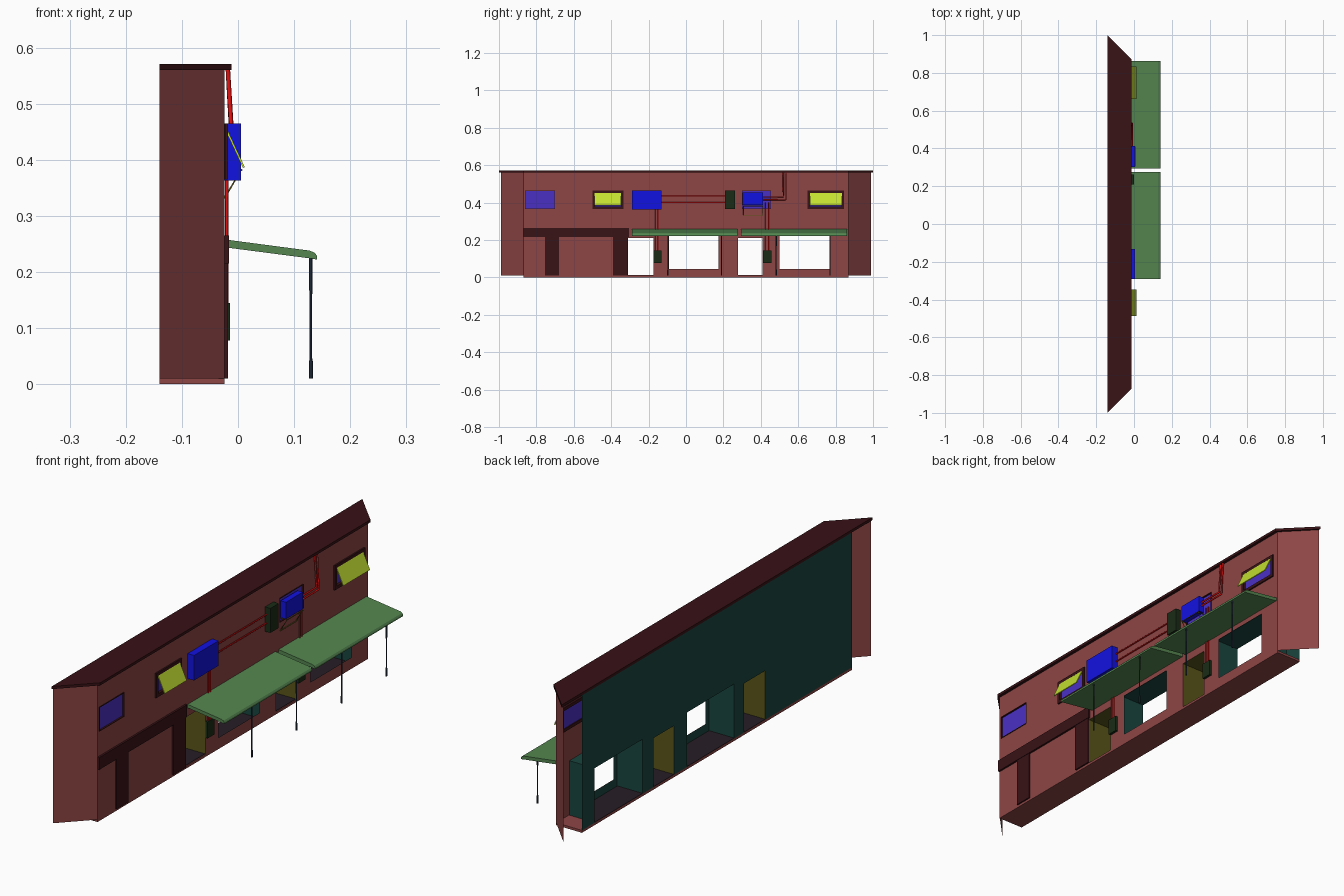
import bpy, bmesh, math

if "Cube" in bpy.data.objects:
    bpy.data.objects.remove(bpy.data.objects["Cube"])

def mat(name, r, g, b):
    m = bpy.data.materials.new(name)
    m.diffuse_color = (r, g, b, 1)
    m.use_nodes = True
    m.node_tree.nodes["Principled BSDF"].inputs["Base Color"].default_value = m.diffuse_color
    return m

RED = mat("brick", 0.27, 0.06, 0.06)
DARK = mat("dark_trim", 0.04, 0.006, 0.008)
TEAL = mat("teal_inner", 0.01, 0.06, 0.05)
OLIVE = mat("olive", 0.10, 0.09, 0.01)
FLOOR = mat("floor", 0.02, 0.012, 0.018)
PURPLE = mat("glass", 0.07, 0.03, 0.55)
BLUE = mat("blue", 0.006, 0.006, 0.75)
LIME = mat("lime", 0.55, 0.75, 0.03)
GREEN = mat("awning", 0.09, 0.24, 0.08)
BOTTLE = mat("bottle_green", 0.01, 0.025, 0.008)
PIPE = mat("pipe", 0.75, 0.005, 0.005)
STEEL = mat("steel", 0.02, 0.035, 0.06)

def mesh(name, verts, faces, m):
    me = bpy.data.meshes.new(name)
    me.from_pydata(verts, [], faces)
    me.materials.append(m)
    ob = bpy.data.objects.new(name, me)
    bpy.context.collection.objects.link(ob)
    return ob

def prism(name, a, b, m):
    """Closed solid between two matching outlines."""
    n = len(a)
    f = [tuple(range(n))[::-1], tuple(range(n, 2 * n))]
    f += [(i, (i + 1) % n, n + (i + 1) % n, n + i) for i in range(n)]
    ob = mesh(name, a + b, f, m)
    bm = bmesh.new()
    bm.from_mesh(ob.data)
    bmesh.ops.recalc_face_normals(bm, faces=bm.faces)
    bm.to_mesh(ob.data)
    bm.free()
    return ob

def box(name, x0, x1, y0, y1, z0, z1, m):
    ring = [(x0, y0), (x1, y0), (x1, y1), (x0, y1)]
    return prism(name, [(x, y, z0) for x, y in ring], [(x, y, z1) for x, y in ring], m)

def wall(name, x, y0, y1, z0, z1, holes, m, facing):
    """Flat wall with rectangular openings (y0, y1, z0, z1)."""
    ys = sorted({y0, y1} | {v for h in holes for v in h[:2]})
    zs = sorted({z0, z1} | {v for h in holes for v in h[2:]})
    n = len(zs)
    verts = [(x, y, z) for y in ys for z in zs]
    faces = []
    for i in range(len(ys) - 1):
        for j in range(n - 1):
            cy, cz = (ys[i] + ys[i + 1]) / 2, (zs[j] + zs[j + 1]) / 2
            if any(h[0] < cy < h[1] and h[2] < cz < h[3] for h in holes):
                continue
            q = (i * n + j, (i + 1) * n + j, (i + 1) * n + j + 1, i * n + j + 1)
            faces.append(q if facing > 0 else q[::-1])
    return mesh(name, verts, faces, m)

def tunnel(name, xf, xb, h, m):
    """Sides and ceiling of a passage."""
    ring = [(h[0], h[2]), (h[0], h[3]), (h[1], h[3]), (h[1], h[2])]
    v = [(xf, *p) for p in ring] + [(xb, *p) for p in ring]
    return mesh(name, v, [(i, i + 1, i + 5, i + 4) for i in range(3)], m)

def tube(name, pts, r, m):
    cu = bpy.data.curves.new(name, 'CURVE')
    cu.dimensions = '3D'
    cu.bevel_depth = r
    cu.bevel_resolution = 1
    cu.use_fill_caps = True
    s = cu.splines.new('POLY')
    s.points.add(len(pts) - 1)
    for p, c in zip(s.points, pts):
        p.co = (*c, 1)
    cu.materials.append(m)
    ob = bpy.data.objects.new(name, cu)
    bpy.context.collection.objects.link(ob)

XF, XB, E, Z0, Z1 = -0.024, -0.14, 0.87, 0.01, 0.56

# Openings on the ground floor and upper floor
doors = [(-0.31, -0.175, Z0, 0.21), (0.278, 0.41, Z0, 0.21)]
shops = [(-0.09, 0.175, 0.045, 0.225), (0.5, 0.768, 0.045, 0.225)]
shop_backs = [(a - 0.02, b + 0.02, Z0, 0.232) for a, b, _, _ in shops]
flap_windows = [(-0.5, -0.335, 0.365, 0.465), (0.65, 0.845, 0.365, 0.465)]
fixed_windows = [(-0.86, -0.7, 0.365, 0.465), (0.3, 0.455, 0.365, 0.465)]

# Shell
wall("front_wall", XF, -E, E, Z0, Z1, doors + shops + flap_windows + fixed_windows, RED, 1)
wall("back_wall", XB, -E, E, Z0, Z1, doors + shop_backs, TEAL, -1)
for s, side in ((-1, "left"), (1, "right")):
    v = [(XF, s * E, Z0), (XB, s * 0.99, Z0), (XB, s * 0.99, Z1), (XF, s * E, Z1)]
    mesh("angled_wall_" + side, v, [(0, 1, 2, 3)[::-s]], RED)
box("base_slab", XB, XF, -E, E, 0, Z0, RED)
roof = [(XB, -1), (-0.012, -E), (-0.012, E), (XB, 1)]
prism("roof_slab", [(x, y, Z1) for x, y in roof], [(x, y, 0.571) for x, y in roof], DARK)

# Passages behind the doors and shop windows
for d in doors:
    tunnel("door_passage", XF, XB, d, OLIVE)
for h, b in zip(shops, shop_backs):
    tunnel("shop_passage", XF - 0.002, XB, b, TEAL)
    wall("shop_window_surround", XF - 0.002, *b, [h], TEAL, -1)
for a, b, _, _ in doors + shop_backs:
    box("passage_floor", XB, XF - 0.003, a, b, Z0, 0.012, FLOOR)

# Upper windows: frame, glass and tilted flap
for h in flap_windows + fixed_windows:
    a, b, c, d = h
    t = 0.013 if h in flap_windows else 0.003
    xo = -0.018 if h in flap_windows else -0.022
    for y0, y1, z0, z1 in ((a, b, c, c + t), (a, b, d - t, d),
                           (a, a + t, c + t, d - t), (b - t, b, c + t, d - t)):
        box("window_frame", -0.032, xo, y0, y1, z0, z1, DARK)
    wall("window_glass", -0.029, a, b, c, d, [], PURPLE, 1)
    if h in flap_windows:
        prof = [(-0.02, 0.456), (0.012, 0.387), (0.009, 0.385), (-0.023, 0.454)]
        prism("window_flap", [(x, a + 0.012, z) for x, z in prof],
              [(x, b - 0.012, z) for x, z in prof], LIME)

# Dark shopfront surround
box("shopfront_lintel", XF, -0.016, -E, -0.305, 0.215, 0.265, DARK)
for a, b in ((-0.755, -0.68), (-0.39, -0.31)):
    box("shopfront_pillar", XF, -0.018, a, b, Z0, 0.215, DARK)

# Sloping awnings
prof = [(XF, 0.258), (0.128, 0.238), (0.137, 0.234), (0.141, 0.228),
        (0.141, 0.222), (0.13, 0.224), (XF, 0.244)]
for a, b in ((-0.29, 0.275), (0.295, 0.862)):
    prism("awning", [(x, a, z) for x, z in prof], [(x, b, z) for x, z in prof], GREEN)

# Awning posts, turned with thick foot and head
post = [(0.0038, Z0), (0.0038, 0.038), (0.0022, 0.046), (0.0022, 0.16),
        (0.0032, 0.168), (0.0032, 0.226)]
for y in (-0.097, 0.19, 0.482, 0.77):
    n = 8
    v = [(0.13 + r * math.cos(k * math.tau / n), y + r * math.sin(k * math.tau / n), z)
         for r, z in post for k in range(n)]
    f = [(i * n + k, i * n + (k + 1) % n, (i + 1) * n + (k + 1) % n, (i + 1) * n + k)
         for i in range(len(post) - 1) for k in range(n)]
    f += [tuple(range(n))[::-1], tuple(range(len(v) - n, len(v)))]
    mesh("awning_post", v, f, STEEL)

# Wall boxes
box("large_unit", XF, 0.005, -0.29, -0.132, 0.363, 0.465, BLUE)
box("small_unit", -0.02, 0.004, 0.303, 0.412, 0.386, 0.455, BLUE)
box("upper_junction_box", XF, 0.0, 0.208, 0.262, 0.365, 0.465, BOTTLE)
for y in (-0.153, 0.434):
    box("meter_box", XF, -0.014, y - 0.022, y + 0.022, 0.078, 0.145, BOTTLE)

# Pipes
for z in (0.435, 0.4):
    tube("horizontal_pipe", [(-0.018, -0.135, z), (-0.018, 0.21, z)], 0.003, PIPE)
for y in (-0.162, -0.149, 0.426, 0.44):
    tube("drop_pipe", [(-0.02, y, 0.37 if y < 0 else 0.4), (-0.02, y, 0.14)], 0.003, PIPE)
for y, z in ((0.52, 0.43), (0.535, 0.415)):
    tube("roof_pipe", [(-0.01, 0.41, z), (-0.01, y, z), (-0.018, y, Z1)], 0.004, PIPE)

# Bracket under the small unit
for y in (0.308, 0.408):
    tube("bracket_arm", [(XF, y, 0.332), (0.006, y, 0.382), (XF, y, 0.382)], 0.002, OLIVE)
for x, z in ((-0.022, 0.332), (0.006, 0.382)):
    tube("bracket_rail", [(x, 0.305, z), (x, 0.411, z)], 0.002, OLIVE)
